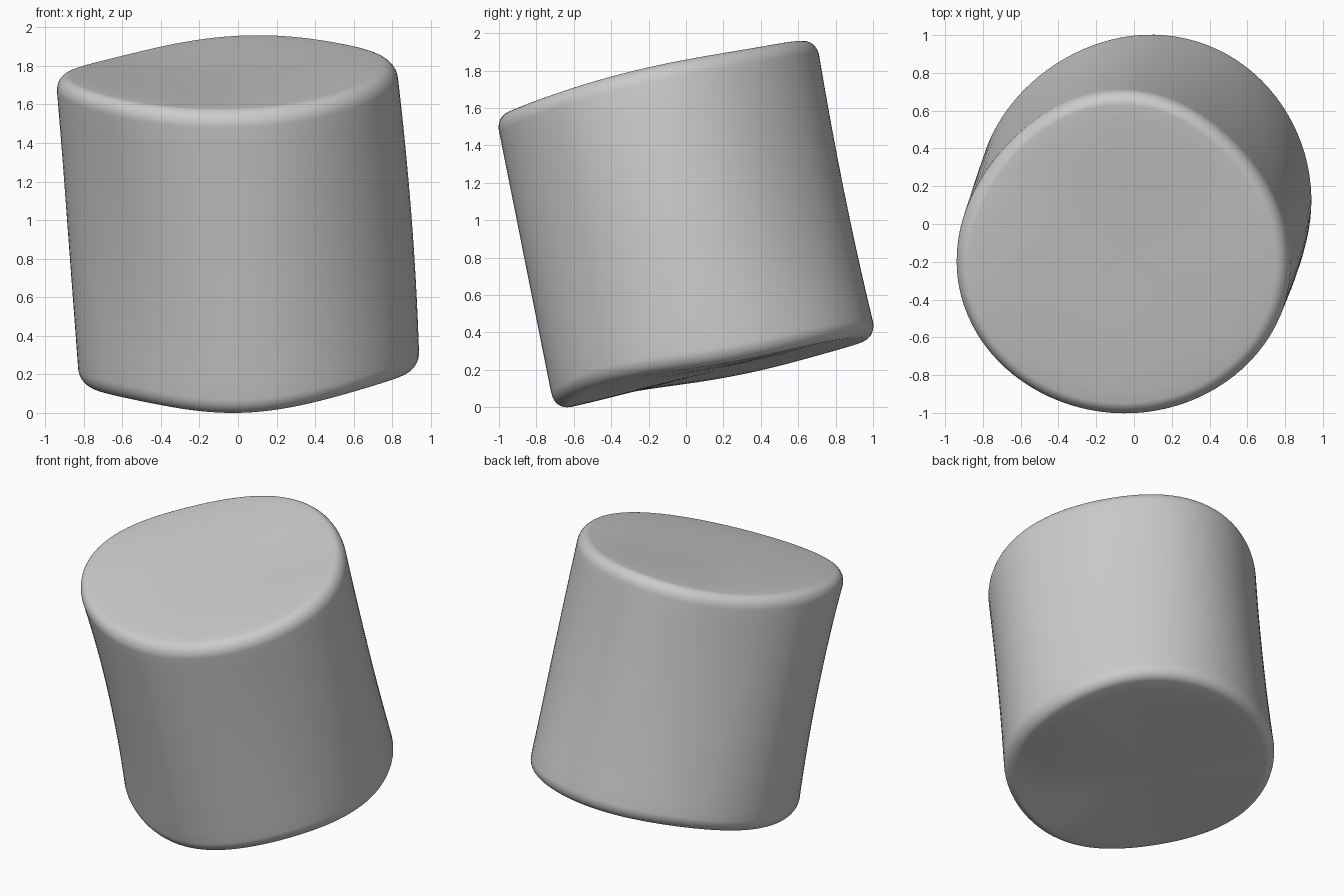
import bpy, bmesh, math

if "Cube" in bpy.data.objects:
    bpy.data.objects.remove(bpy.data.objects["Cube"])

N = 96
# radii every 45 degrees, starting at +x
BOTTOM = [.885, .885, .865, .855, .88, .85, .855, .89]
TOP = [.88, .825, .855, .835, .88, .885, .86, .89]
DENT = [.02, -.015, -.015, -.015, 0, -.035, 0, -.01]
# rim height offsets at the same angles
BOTTOM_Z = [.025, .03, .015, .01, .01, .035, 0, .06]
TOP_Z = [0, -.01, -.01, -.03, .025, .02, -.03, -.025]


def wave(vals, a):
    """Smooth periodic interpolation of eight values."""
    r = sum(vals) / 8
    for k in range(1, 5):
        w = 2 / 8 if k < 4 else 1 / 8
        r += w * sum(v * math.cos(k * (a - i * math.pi / 4)) for i, v in enumerate(vals))
    return r


def point(f, t, a):
    """Point at radius fraction f, height fraction t, angle a."""
    r = f * ((1 - t) * wave(BOTTOM, a) + t * wave(TOP, a) + 4 * t * (1 - t) * wave(DENT, a))
    x, y = r * math.cos(a), r * math.sin(a)
    zb = 0.18 + 0.215 * y + 0.04 * x + f * f * wave(BOTTOM_Z, a)
    zt = 1.79 + 0.225 * y + 0.055 * x + f * f * wave(TOP_Z, a)
    s = 1 - 2 * t
    return (x + 0.06 * s, y + 0.155 * s, zb + t * (zt - zb))


# profile from bottom centre to top centre: dished caps, rounded rims
R, H, DISH = 0.08, 0.052, 0.012
half = [(f, DISH * (1 - (f / (1 - R)) ** 2) ** 2) for f in (.15, .3, .45, .6, .72, .84)]
half += [(1 - R + R * math.sin(q), H * (1 - math.cos(q)))
         for q in (i * math.pi / 20 for i in range(11))]
side = [(1, H + (1 - 2 * H) * i / 16) for i in range(1, 16)]
profile = half + side + [(f, 1 - t) for f, t in reversed(half)]

bm = bmesh.new()
rings = [[bm.verts.new(point(f, t, 2 * math.pi * i / N)) for i in range(N)] for f, t in profile]
for lo, hi in zip(rings, rings[1:]):
    for i in range(N):
        j = (i + 1) % N
        bm.faces.new((lo[i], lo[j], hi[j], hi[i]))
for ring, t in ((rings[0], DISH), (rings[-1], 1 - DISH)):
    c = bm.verts.new(point(0, t, 0))
    for i in range(N):
        bm.faces.new((c, ring[i], ring[(i + 1) % N]))
bmesh.ops.recalc_face_normals(bm, faces=bm.faces)

# rest on the ground, centred
lows = [min(v.co[k] for v in bm.verts) for k in range(3)]
highs = [max(v.co[k] for v in bm.verts) for k in range(3)]
bmesh.ops.translate(bm, verts=bm.verts,
                    vec=(-(lows[0] + highs[0]) / 2, -(lows[1] + highs[1]) / 2, -lows[2]))
for face in bm.faces:
    face.smooth = True

mesh = bpy.data.meshes.new("soft_cylinder")
bm.to_mesh(mesh)
bm.free()
bpy.context.collection.objects.link(bpy.data.objects.new("soft_cylinder", mesh))
